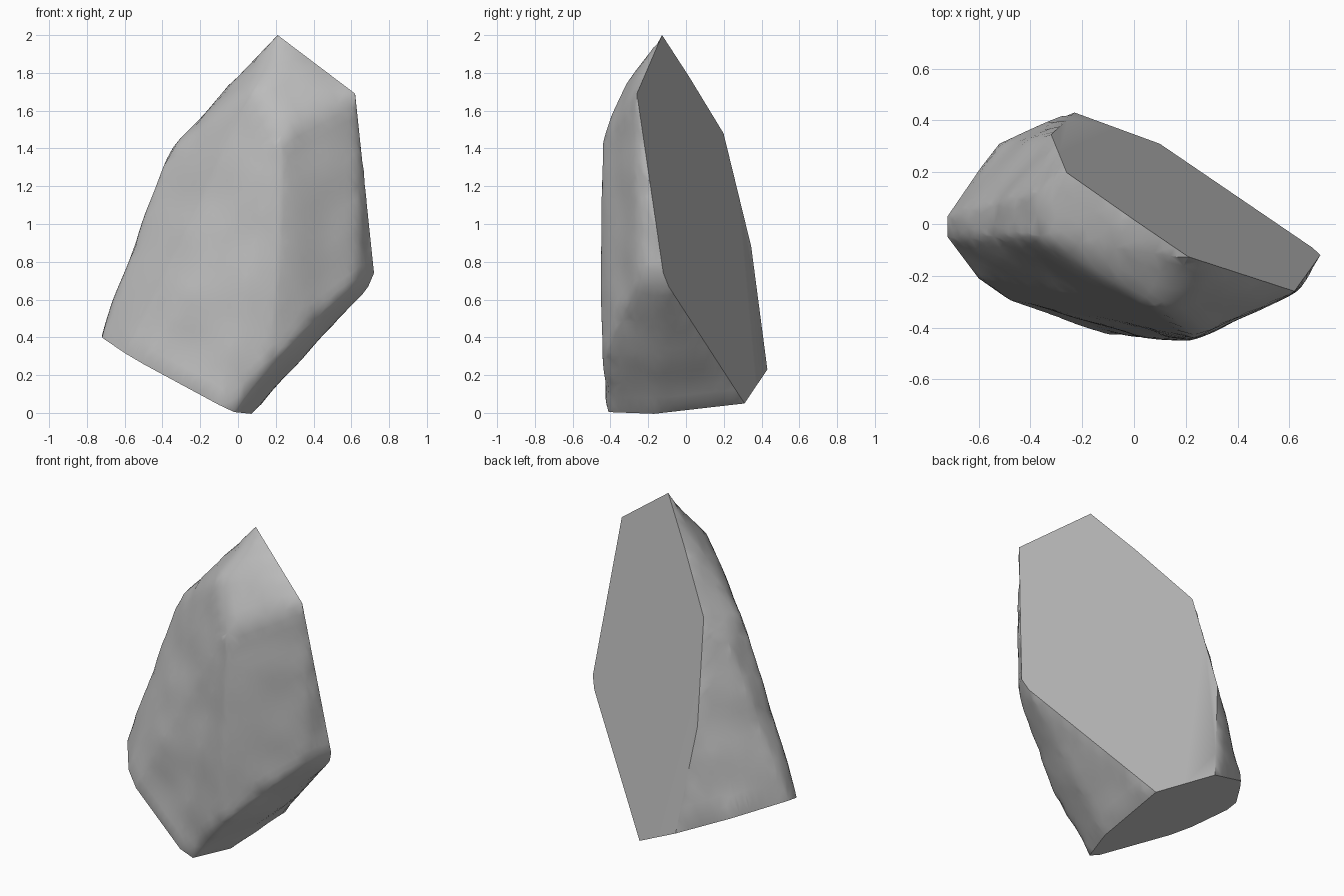
import bpy, bmesh
from mathutils import Vector, noise

cube = bpy.data.objects.get("Cube")
if cube:
    bpy.data.objects.remove(cube, do_unlink=True)

# Flat cut planes: back (y from x, z) and base (z from x, y)
def back(x, z):
    return Vector((x, 0.367 - 0.474 * x - 0.197 * z, z))

def base(x, y):
    return Vector((x, y, 0.054 - 0.489 * x + 0.145 * y))

BACK_DIR = Vector((0.474, 1, 0.197)).normalized()
BASE_DIR = Vector((-0.489, 0.145, -1)).normalized()

# Corners of the chipped stone
back_rim = [back(x, z) for x, z in (
    (0.21, 2.0), (0.62, 1.69), (0.72, 0.74), (0.69, 0.67), (0.1, 0.05),
    (-0.23, 0.23), (-0.32, 0.88), (-0.26, 1.48), (0.0, 1.78))]
base_rim = [base(x, y) for x, y in (
    (0.07, -0.17), (-0.02, -0.41), (-0.1, -0.42), (-0.5, -0.28),
    (-0.6, -0.21), (-0.72, -0.05), (-0.72, 0.03), (-0.59, 0.22), (-0.52, 0.31))]
front_corners = [Vector(p) for p in (
    (0.11, -0.32, 1.76), (0.24, -0.44, 1.49), (-0.37, -0.05, 1.37),
    (-0.37, 0.12, 1.36), (0.64, -0.24, 0.71), (0.36, -0.38, 0.5),
    (0.18, -0.44, 0.27), (0.22, -0.44, 0.9))]

# Hull with each flat cut merged into one face
bm = bmesh.new()
for p in back_rim + base_rim + front_corners:
    bm.verts.new(p)
hull = bmesh.ops.convex_hull(bm, input=bm.verts[:])
loose = [v for v in bm.verts if not v.link_faces]
bmesh.ops.delete(bm, geom=loose, context='VERTS')
bmesh.ops.recalc_face_normals(bm, faces=bm.faces[:])
for direction, tag in ((BACK_DIR, 1), (BASE_DIR, 2)):
    cut = [f for f in bm.faces if f.normal.dot(direction) > 0.992]
    merged = bmesh.ops.dissolve_faces(bm, faces=cut)["region"] if len(cut) > 1 else cut
    for f in merged:
        f.material_index = tag

# Refine the rough sides only
for step in range(6):
    long_edges = [e for e in bm.edges if e.calc_length() > 0.09]
    bmesh.ops.bisect_edges(bm, edges=long_edges, cuts=1)
    sides = [f for f in bm.faces if f.material_index == 0]
    bmesh.ops.triangulate(bm, faces=sides)

# Wear the ridges and add gentle chips, keeping the cut rims sharp
free = [v for v in bm.verts if all(f.material_index == 0 for f in v.link_faces)]
for step in range(3):
    bmesh.ops.smooth_vert(bm, verts=free, factor=0.4,
                          use_axis_x=True, use_axis_y=True, use_axis_z=True)
bm.normal_update()
shifts = [(v, v.normal * (0.006 + 0.012 * noise.noise(v.co * 4))) for v in free]
for v, shift in shifts:
    v.co += shift
for f in bm.faces:
    f.material_index = 0

mesh = bpy.data.meshes.new("stone")
bm.to_mesh(mesh)
bm.free()
stone = bpy.data.objects.new("stone", mesh)
bpy.context.collection.objects.link(stone)

# Plain grey stone
grey = bpy.data.materials.new("stone grey")
grey.use_nodes = True
colour = (0.5, 0.5, 0.5, 1)
grey.diffuse_color = colour
grey.node_tree.nodes["Principled BSDF"].inputs["Base Color"].default_value = colour
mesh.materials.append(grey)

bpy.context.view_layer.objects.active = stone
stone.select_set(True)
bpy.ops.object.shade_smooth_by_angle(angle=0.6)
